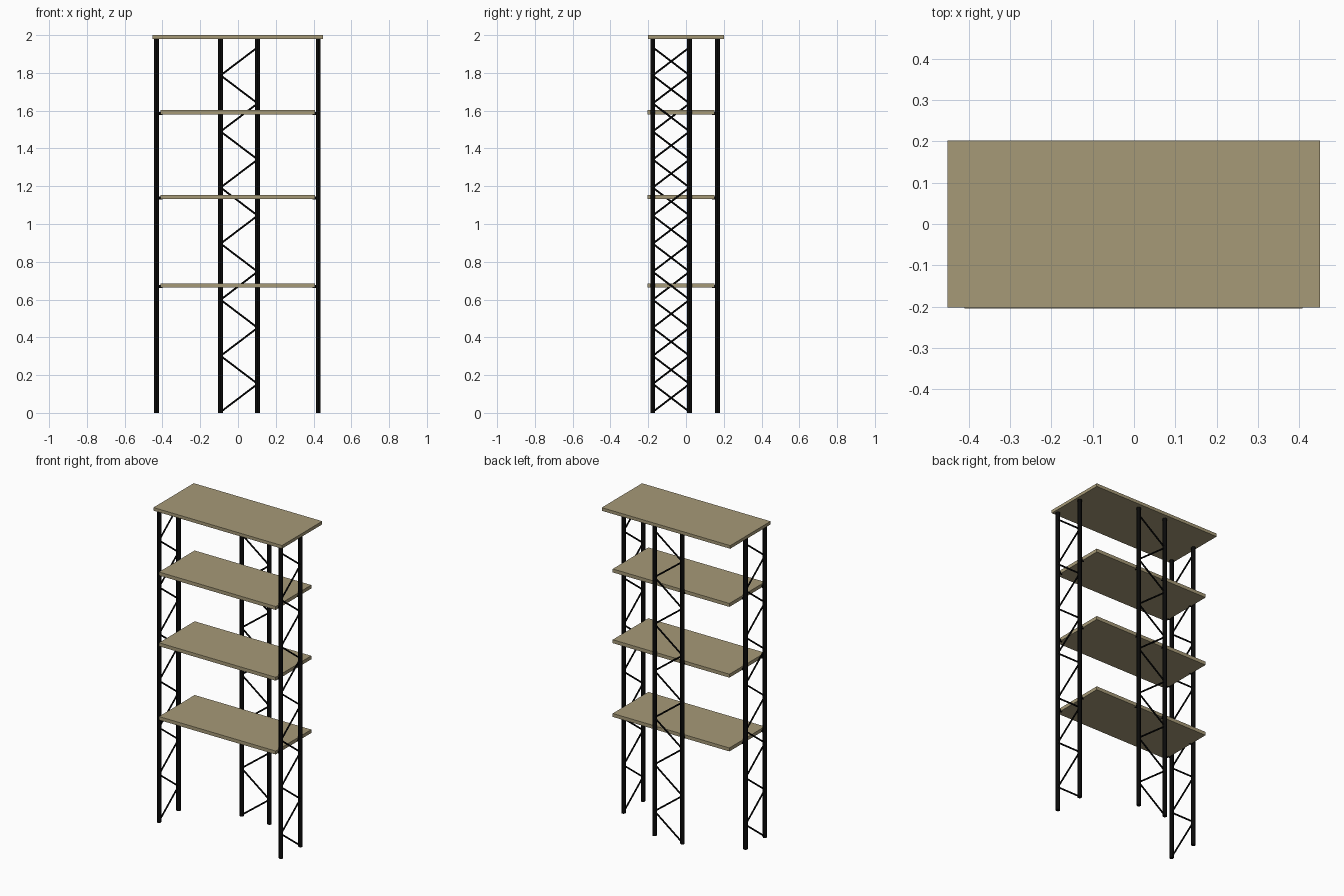
import bpy
from mathutils import Vector

cube = bpy.data.objects.get("Cube")
if cube:
    bpy.data.objects.remove(cube, do_unlink=True)


def make_material(name, colour, roughness):
    mat = bpy.data.materials.new(name)
    mat.use_nodes = True
    mat.diffuse_color = (*colour, 1)
    bsdf = mat.node_tree.nodes["Principled BSDF"]
    bsdf.inputs["Base Color"].default_value = (*colour, 1)
    bsdf.inputs["Roughness"].default_value = roughness
    return mat


WOOD = make_material("tan wood", (0.38, 0.32, 0.185), 0.6)
STEEL = make_material("black steel", (0.003, 0.003, 0.003), 0.5)


def board(name, low, high):
    low, high = Vector(low), Vector(high)
    bpy.ops.mesh.primitive_cube_add(size=1, location=(low + high) / 2)
    obj = bpy.context.object
    obj.name = name
    obj.scale = high - low
    bpy.ops.object.transform_apply(location=False, rotation=False)
    obj.data.materials.append(WOOD)


def rod(name, start, end, radius, sides=12):
    start, end = Vector(start), Vector(end)
    axis = end - start
    bpy.ops.mesh.primitive_cylinder_add(
        vertices=sides, radius=radius, depth=axis.length, location=(start + end) / 2,
        rotation=axis.to_track_quat("Z", "Y").to_euler())
    obj = bpy.context.object
    obj.name = name
    obj.data.materials.append(STEEL)
    bpy.ops.object.shade_smooth_by_angle()


POST_TOP = 1.98
POST_RADIUS = 0.013
BRACE_STEP = 0.1485
BRACE_COUNT = 13
SHELF_HEIGHTS = (0.675, 1.143, 1.592)


def ladder_frame(name, first, second, inward):
    """Two posts with a zigzag starting at the foot of the first one."""
    feet = [Vector((*first, 0)), Vector((*second, 0))]
    for i, foot in enumerate(feet):
        rod(f"{name}_post_{i + 1}", foot, foot + Vector((0, 0, POST_TOP)), POST_RADIUS)
        # Short pegs that carry the shelves
        for level, z in enumerate(SHELF_HEIGHTS):
            peg = foot + Vector((0, 0, z - 0.006))
            rod(f"{name}_peg_{i + 1}_{level + 1}", peg, peg + Vector(inward) * 0.03, 0.008, 8)
    for i in range(BRACE_COUNT):
        a = feet[i % 2] + Vector((0, 0, i * BRACE_STEP + 0.005))
        b = feet[(i + 1) % 2] + Vector((0, 0, (i + 1) * BRACE_STEP + 0.005))
        inset = (b - a) * 0.03
        rod(f"{name}_brace_{i + 1}", a + inset, b - inset, 0.005, 8)


# Steel frames: one on each side and one at the back
ladder_frame("left_frame", (0.425, 0.019), (0.425, -0.176), (-1, 0, 0))
ladder_frame("right_frame", (-0.431, -0.176), (-0.431, 0.019), (1, 0, 0))
ladder_frame("back_frame", (-0.092, 0.167), (0.104, 0.167), (0, -1, 0))

# Wooden shelves and the larger top board
for level, z in enumerate(SHELF_HEIGHTS):
    board(f"shelf_{level + 1}", (-0.411, -0.205, z - 0.011), (0.408, 0.152, z + 0.011))
board("top_board", (-0.452, -0.202, POST_TOP), (0.45, 0.202, 2.0))
